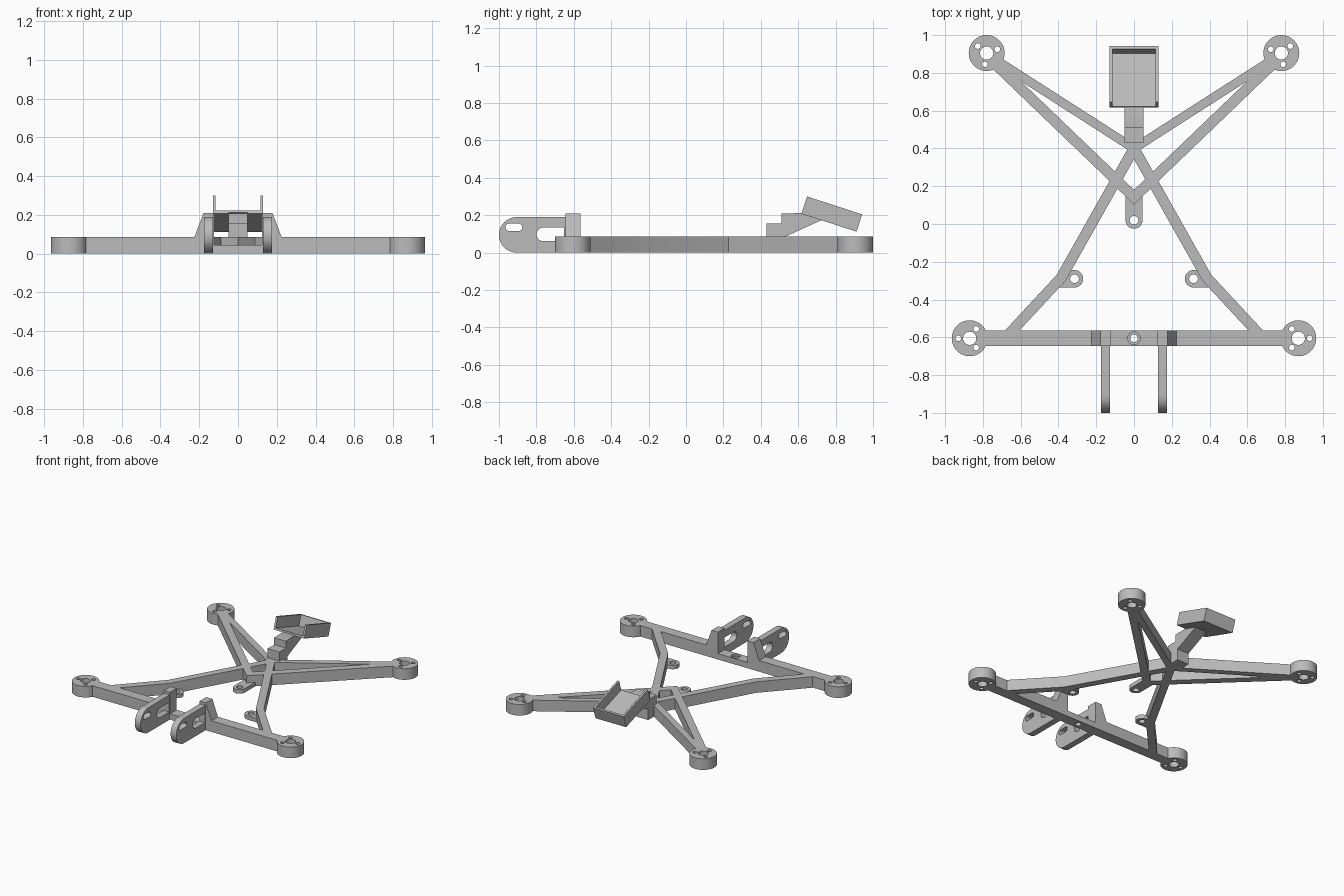
import bpy, bmesh, math
from mathutils import Vector

cube = bpy.data.objects.get("Cube")
if cube:
    bpy.data.objects.remove(cube, do_unlink=True)

grey = bpy.data.materials.new("plain_grey")
grey.use_nodes = True
colour = (0.5, 0.5, 0.5, 1)
grey.diffuse_color = colour
grey.node_tree.nodes["Principled BSDF"].inputs["Base Color"].default_value = colour

# Maps profile coordinates (u, v) and depth w into space
PLANES = {
    "XY": lambda u, v, w: (u, v, w),
    "YZ": lambda u, v, w: (w, u, v),
    "XZ": lambda u, v, w: (u, w, v),
}


def plate(name, loops, start, end, plane="XY"):
    """Extrude an outline (first loop) with holes (other loops)."""
    bm = bmesh.new()
    place = PLANES[plane]
    for loop in loops:
        verts = [bm.verts.new(place(u, v, start)) for u, v in loop]
        for i, vert in enumerate(verts):
            bm.edges.new((verts[i - 1], vert))
    bmesh.ops.triangle_fill(bm, use_beauty=True, edges=bm.edges[:])
    grown = bmesh.ops.extrude_face_region(bm, geom=bm.faces[:], use_keep_orig=True)
    moved = [g for g in grown["geom"] if isinstance(g, bmesh.types.BMVert)]
    bmesh.ops.translate(bm, verts=moved, vec=Vector(place(0, 0, end - start)))
    bmesh.ops.recalc_face_normals(bm, faces=bm.faces[:])
    mesh = bpy.data.meshes.new(name)
    bm.to_mesh(mesh)
    bm.free()
    mesh.materials.append(grey)
    obj = bpy.data.objects.new(name, mesh)
    bpy.context.collection.objects.link(obj)
    bpy.ops.object.select_all(action="DESELECT")
    obj.select_set(True)
    bpy.context.view_layer.objects.active = obj
    bpy.ops.object.shade_smooth_by_angle(angle=math.radians(30))
    return obj


def arc(x, y, r, a0, a1, n):
    angles = [math.radians(a0 + (a1 - a0) * i / n) for i in range(n + 1)]
    return [(x + r * math.cos(a), y + r * math.sin(a)) for a in angles]


def circle(x, y, r, n=32):
    return arc(x, y, r, 0, 360, n)[:-1]


def rect(x0, y0, x1, y1):
    return [(x0, y0), (x1, y0), (x1, y1), (x0, y1)]


def flip(loop):
    return [(-x, y) for x, y in loop]


def strip(path, width):
    """Mitred outline of constant width around an open path."""
    pts = [Vector(p) for p in path]
    left, right = [], []
    for i, p in enumerate(pts):
        dirs = []
        if i > 0:
            dirs.append((p - pts[i - 1]).normalized())
        if i < len(pts) - 1:
            dirs.append((pts[i + 1] - p).normalized())
        normals = [Vector((-d.y, d.x)) for d in dirs]
        n = sum(normals, Vector((0, 0))).normalized()
        n *= width / 2 / n.dot(normals[0])
        left.append(tuple(p + n))
        right.append(tuple(p - n))
    return left + right[::-1]


def mirrored_path(half):
    """Full path from a half path that starts on the centre line."""
    return [(-x, y) for x, y in half[:0:-1]] + half


H = 0.085  # frame height

# Motor mounts with a shaft hole and three screw holes
for label, cx, cy, angles in (("back", 0.78, 0.905, (38, 160, 280)),
                              ("front", 0.87, -0.605, (0, 125, 235))):
    loops = [circle(cx, cy, 0.095, 48), circle(cx, cy, 0.035)]
    for a in angles:
        a = math.radians(a)
        loops.append(circle(cx + 0.06 * math.cos(a), cy + 0.06 * math.sin(a), 0.015, 16))
    plate(label + "_left_motor_mount", loops, 0, H)
    plate(label + "_right_motor_mount", [flip(l) for l in loops], 0, H)

# Frame struts, each running across both sides
plate("back_upper_struts", [strip(mirrored_path([(0, 0.4), (0.71, 0.855)]), 0.047)], 0, H)
plate("back_lower_struts", [strip(mirrored_path([(0, 0.142), (0.725, 0.838)]), 0.056)], 0, H)
plate("front_struts", [strip(mirrored_path(
    [(0, 0.4), (0.386, -0.285), (0.66, -0.58)]), 0.056)], 0, H)

# Thin screw tabs
plate("centre_tab", [arc(0, 0.02, 0.045, 180, 360, 16) + [(0.045, 0.16), (-0.045, 0.16)],
                     circle(0, 0.02, 0.023)], 0, 0.03)
side_tab = [arc(0.315, -0.29, 0.046, 90, 270, 16) + [(0.4, -0.336), (0.39, -0.244)],
            circle(0.315, -0.29, 0.023)]
plate("left_tab", side_tab, 0, 0.03)
plate("right_tab", [flip(l) for l in side_tab], 0, 0.03)

# Front bar: raised halves joined by a low floor with a countersunk hole
F, B = -0.645, -0.565
half_bar = [(0.125, 0), (0.79, 0), (0.79, H), (0.225, H), (0.178, 0.21), (0.125, 0.21)]
plate("front_bar_left", [half_bar], F, B, "XZ")
plate("front_bar_right", [flip(half_bar)], F, B, "XZ")
floor = rect(-0.125, F, 0.125, B)
plate("front_bar_floor", [floor, circle(0, -0.605, 0.02)], 0, 0.03)
plate("front_bar_countersink", [floor, circle(0, -0.605, 0.033)], 0.03, 0.045)

# Forward prongs with two slots
prong = [
    arc(-0.905, 0.095, 0.095, 90, 270, 24) + [(F, 0), (F, 0.19)],
    arc(-0.945, 0.135, 0.02, 90, 270, 10) + arc(-0.895, 0.135, 0.02, -90, 90, 10),
    arc(-0.762, 0.098, 0.037, 90, 270, 14) + [(-0.652, 0.061), (-0.652, 0.135)],
]
for label, s in (("left", 1), ("right", -1)):
    plate(label + "_prong", prong, s * 0.128, s * 0.176, "YZ")

# Stepped rear arm
plate("rear_arm", [[(0.43, 0), (0.43, 0.155), (0.51, 0.155), (0.51, 0.208), (0.62, 0.212),
                    (0.73, 0.176), (0.53, 0.085), (0.53, 0)]], -0.05, 0.05, "YZ")

# Tilted tray, open at the front
tilt = math.radians(-18)


def tray_point(s, h):
    return (0.617 + s * math.cos(tilt) - h * math.sin(tilt),
            0.208 + s * math.sin(tilt) + h * math.cos(tilt))


L, D, T = 0.31, 0.097, 0.015
plate("tray_floor_and_back", [[tray_point(*p) for p in (
    (0, 0), (L, 0), (L, D), (L - T, D), (L - T, T), (0, T))]], -0.115, 0.115, "YZ")
for label, s in (("left", 1), ("right", -1)):
    plate("tray_" + label + "_wall", [[tray_point(*p) for p in rect(0, 0, L, D)]],
          s * 0.115, s * 0.13, "YZ")
